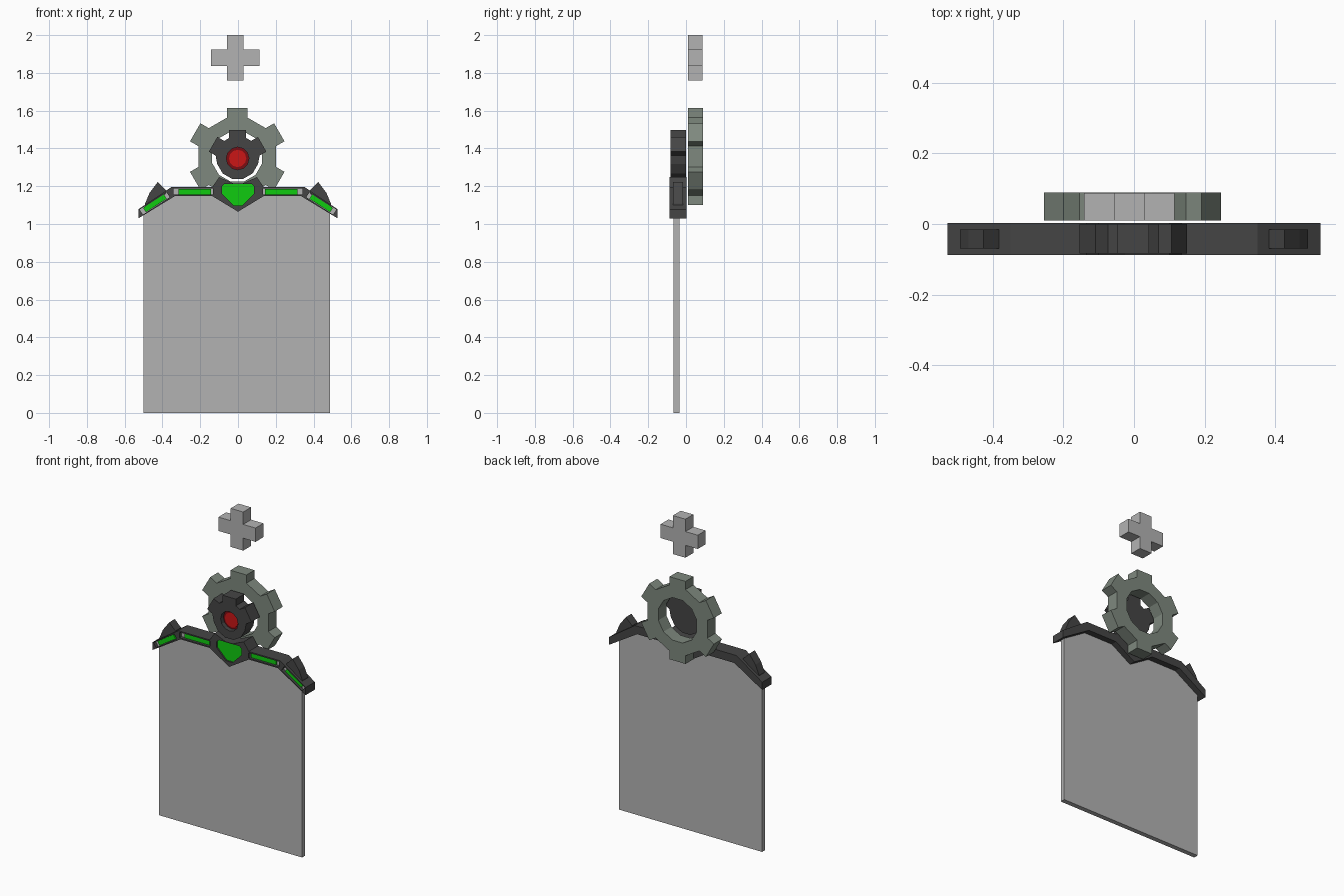
import bpy, math
from mathutils import Matrix

if "Cube" in bpy.data.objects:
    bpy.data.objects.remove(bpy.data.objects["Cube"])


def material(name, rgb):
    m = bpy.data.materials.new(name)
    m.diffuse_color = (*rgb, 1)
    m.use_nodes = True
    m.node_tree.nodes["Principled BSDF"].inputs["Base Color"].default_value = m.diffuse_color
    return m


GREY = material("light_grey", (0.45, 0.45, 0.45))
SAGE = material("sage_grey", (0.21, 0.25, 0.21))
DARK = material("charcoal", (0.06, 0.06, 0.06))
GREEN = material("bright_green", (0.005, 0.6, 0.005))
RED = material("red", (0.6, 0.008, 0.008))
DEEP_RED = material("deep_red", (0.2, 0.004, 0.006))


def plate(name, loops, y0, y1, mat):
    """Extrude front-view (x, z) outlines between y0 and y1; inner loops become holes."""
    cu = bpy.data.curves.new(name, 'CURVE')
    cu.dimensions = '2D'
    cu.fill_mode = 'BOTH'
    cu.extrude = (y1 - y0) / 2
    for loop in loops:
        sp = cu.splines.new('POLY')
        sp.points.add(len(loop) - 1)
        for p, (x, z) in zip(sp.points, loop):
            p.co = (x, z, 0, 1)
        sp.use_cyclic_u = True
    tmp = bpy.data.objects.new(name + "_outline", cu)
    bpy.context.collection.objects.link(tmp)
    dg = bpy.context.evaluated_depsgraph_get()
    me = bpy.data.meshes.new_from_object(tmp.evaluated_get(dg))
    bpy.data.objects.remove(tmp)
    me.transform(Matrix.Translation((0, (y0 + y1) / 2, 0)) @ Matrix.Rotation(math.pi / 2, 4, 'X'))
    me.materials.clear()
    me.materials.append(mat)
    for p in me.polygons:
        p.use_smooth = False
        p.material_index = 0
    ob = bpy.data.objects.new(name, me)
    bpy.context.collection.objects.link(ob)
    return ob


def ngon(cx, cz, r, n, start=0.0):
    return [(cx + r * math.cos(start + 2 * math.pi * i / n),
             cz + r * math.sin(start + 2 * math.pi * i / n)) for i in range(n)]


def gear(cx, cz, root, tip, half, teeth):
    """Twelve-sided body; slots listed in teeth (0-5, 60 degrees apart) get a square tooth."""
    pts = []
    for k in range(6):
        a = math.radians(30 + 60 * k)
        c, s = math.cos(a), math.sin(a)
        base = root * math.cos(math.radians(15))
        prof = [(base, -half), (tip, -half), (tip, half), (base, half)]
        if k not in teeth:
            w = root * math.sin(math.radians(15))
            prof = [(base, -w), (base, w)]
        pts += [(cx + u * c - v * s, cz + u * s + v * c) for u, v in prof]
    return pts


def mirror(loop):
    return [(-x, z) for x, z in reversed(loop)]


def symmetric(right):
    """Close a right-hand outline with its mirror, dropping doubled centre points."""
    return right + [p for p in mirror(right) if p[0] != 0]


def bar(p, q, w):
    """Rectangle of half width w along the segment p-q."""
    d = math.hypot(q[0] - p[0], q[1] - p[1])
    nx, nz = -(q[1] - p[1]) / d * w, (q[0] - p[0]) / d * w
    return [(p[0] - nx, p[1] - nz), (q[0] - nx, q[1] - nz),
            (q[0] + nx, q[1] + nz), (p[0] + nx, p[1] + nz)]


# Main panel
plate("panel", [[(-0.5, 0), (0.487, 0), (0.487, 1.08), (0.345, 1.172),
                 (-0.345, 1.172), (-0.5, 1.075)]], -0.065, -0.035, GREY)

# Top trim: solid back, slotted front
trim = symmetric([(0, 1.065), (0.135, 1.147), (0.335, 1.147), (0.527, 1.03),
                  (0.527, 1.078), (0.35, 1.197), (0.135, 1.197), (0.1, 1.248),
                  (0.025, 1.215)])
slots = [bar((0.132, 1.172), (0.342, 1.172), 0.017),
         bar((0.37, 1.155), (0.512, 1.063), 0.016)]
gem = symmetric([(0.022, 1.098), (0.086, 1.162), (0.086, 1.2), (0.07, 1.213)])
holes = slots + [mirror(s) for s in slots] + [gem]
plate("trim_back", [trim], -0.06, 0.003, DARK)
plate("trim_front", [trim] + holes, -0.087, -0.06, DARK)
for i, s in enumerate(holes[:4]):
    plate(f"slot_floor_{i}", [s], -0.067, -0.06, GREY)

# Green lights
lights = [bar((0.142, 1.172), (0.315, 1.172), 0.0145),
          bar((0.385, 1.145), (0.495, 1.074), 0.0135)]
for i, l in enumerate(lights + [mirror(l) for l in lights]):
    plate(f"green_light_{i}", [l], -0.076, -0.067, GREEN)
plate("green_gem", [gem], -0.078, -0.06, GREEN)

# Fins on the shoulders
fin = [(0.382, 1.16), (0.44, 1.1), (0.492, 1.08), (0.492, 1.108),
       (0.468, 1.165), (0.425, 1.222), (0.382, 1.18)]
plate("fin_right", [fin], -0.07, -0.015, DARK)
plate("fin_left", [mirror(fin)], -0.07, -0.015, DARK)

# Small front gear with red eye
small = gear(-0.002, 1.347, 0.112, 0.15, 0.045, (0, 1, 2))
plate("small_gear_back", [small], -0.05, 0.0, DARK)
plate("small_gear_front", [small, ngon(-0.002, 1.347, 0.06, 12)], -0.083, -0.05, DARK)
plate("eye_ring", [ngon(-0.002, 1.347, 0.06, 12)], -0.055, -0.05, DEEP_RED)
plate("eye", [ngon(-0.002, 1.347, 0.046, 12)], -0.06, -0.055, RED)

# Large rear gear
plate("large_gear", [gear(-0.004, 1.357, 0.213, 0.257, 0.055, range(6)),
                     ngon(-0.004, 1.357, 0.137, 12, math.radians(15))], 0.01, 0.089, SAGE)

# Floating cross
cx, cz, a, t = -0.014, 1.88, 0.128, 0.043
cross = [(a, -t), (a, t), (t, t), (t, 0.12), (-t, 0.12), (-t, t),
         (-a, t), (-a, -t), (-t, -t), (-t, -0.12), (t, -0.12), (t, -t)]
plate("floating_cross", [[(cx + x, cz + z) for x, z in cross]], 0.01, 0.087, GREY)
